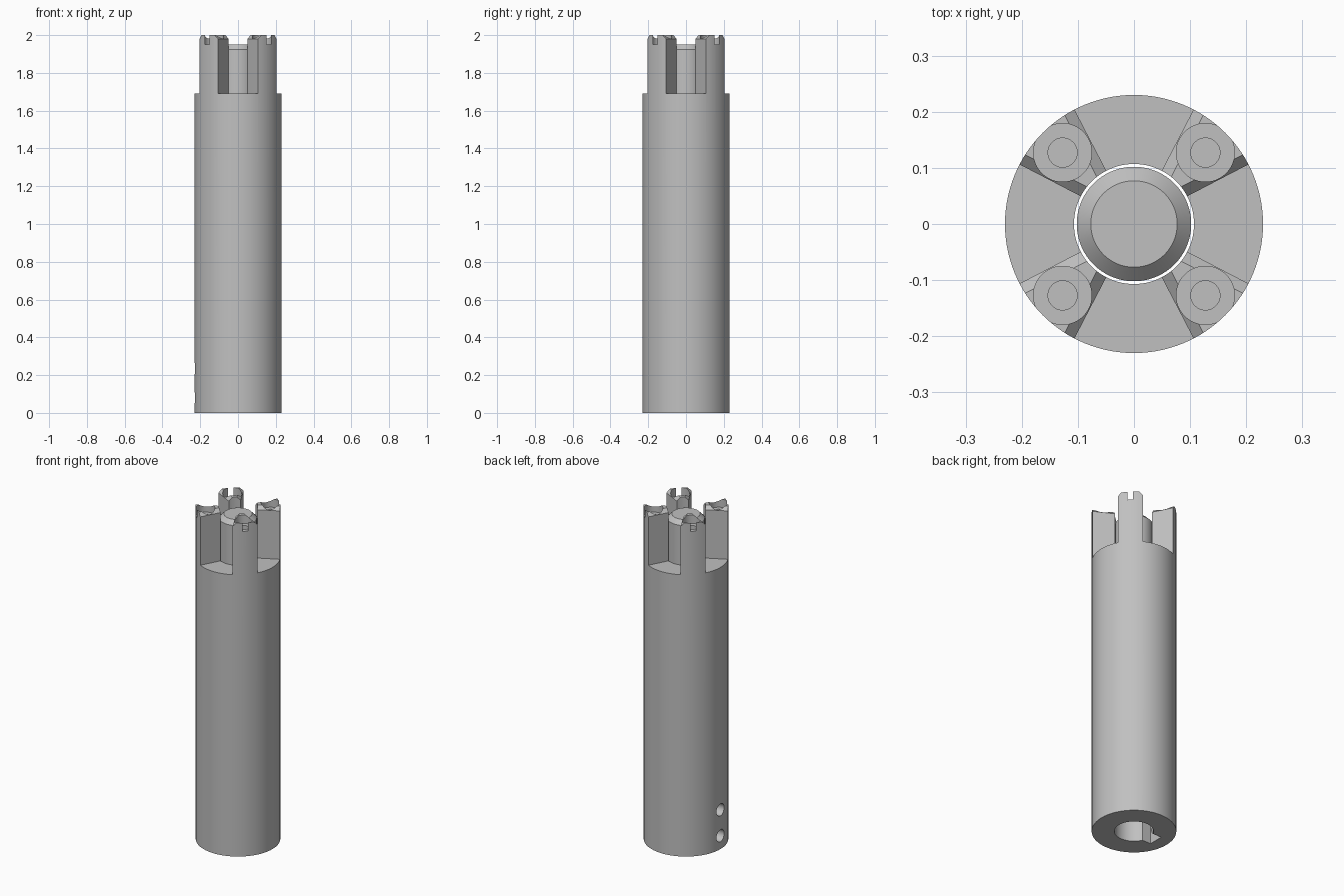
import bpy, bmesh, math
from mathutils import Matrix

cube = bpy.data.objects.get("Cube")
if cube:
    bpy.data.objects.remove(cube, do_unlink=True)

steel = bpy.data.materials.new("steel grey")
steel.use_nodes = True
GREY = (0.53, 0.53, 0.53, 1)
steel.diffuse_color = GREY
steel.node_tree.nodes["Principled BSDF"].inputs["Base Color"].default_value = GREY

TOP, SHOULDER, RADIUS, BORE = 2.0, 1.69, 0.23, 0.107


def make(name, bm):
    bmesh.ops.recalc_face_normals(bm, faces=bm.faces)
    mesh = bpy.data.meshes.new(name)
    bm.to_mesh(mesh)
    bm.free()
    mesh.materials.append(steel)
    obj = bpy.data.objects.new(name, mesh)
    bpy.context.collection.objects.link(obj)
    return obj


def loft(name, loops, turn=0):
    """Closed solid through a stack of equal-length point loops."""
    bm = bmesh.new()
    rings = [[bm.verts.new(p) for p in loop] for loop in loops]
    n = len(rings[0])
    for a, b in zip(rings, rings[1:]):
        for i in range(n):
            j = (i + 1) % n
            bm.faces.new((a[i], a[j], b[j], b[i]))
    bm.faces.new(rings[0][::-1])
    bm.faces.new(rings[-1])
    bm.transform(Matrix.Rotation(turn, 4, "Z"))
    return make(name, bm)


def turned(name, profile, x=0, turn=0, sides=96):
    """Round solid from (radius, z) pairs."""
    angles = [math.tau * i / sides for i in range(sides)]
    loops = [[(x + r * math.cos(t), r * math.sin(t), z) for t in angles]
             for r, z in profile]
    return loft(name, loops, turn)


def activate(obj):
    bpy.ops.object.select_all(action="DESELECT")
    obj.select_set(True)
    bpy.context.view_layer.objects.active = obj


def cut(target, cutter):
    cutter.hide_render = True
    mod = target.modifiers.new("cut", "BOOLEAN")
    mod.operation = "DIFFERENCE"
    mod.solver = "EXACT"
    mod.object = cutter
    activate(target)
    bpy.ops.object.modifier_apply(modifier=mod.name)
    bpy.data.objects.remove(cutter, do_unlink=True)


# Tube body
body = turned("body", [(RADIUS, 0), (RADIUS, TOP)], sides=128)
cut(body, turned("bore_cutter", [(BORE, -0.1), (BORE, TOP + 0.1)]))

# Wedge slots with flared tops leave four chamfered prongs
HALF = math.radians(27.5)


def wedge(z, grow):
    back, far = grow / math.sin(HALF), 0.4
    half_width = (far + back) * math.tan(HALF)
    return [(-back, 0, z), (far, -half_width, z), (far, half_width, z)]


for k in range(4):
    loops = [wedge(SHOULDER, 0), wedge(TOP - 0.02, 0), wedge(TOP + 0.01, 0.03)]
    cut(body, loft("slot_cutter", loops, k * math.pi / 2))

# Stepped pocket in each prong tip
for k in range(4):
    steps = [(0.026, 1.80), (0.026, 1.95), (0.052, 1.95), (0.052, TOP + 0.05)]
    cut(body, turned("pocket_cutter", steps, 0.18, math.pi * (k + 0.5) / 2, 48))

# Keyway at the lower end of the bore
keyway = [[(-0.155, -0.045, z), (-0.05, -0.045, z), (-0.05, 0.045, z), (-0.155, 0.045, z)]
          for z in (-0.1, 0.5)]
cut(body, loft("keyway_cutter", keyway))

# Two set screw holes into the keyway
for z in (0.08, 0.235):
    drill = turned("screw_cutter", [(0.036, 0.1), (0.036, 0.3)], sides=40)
    drill.data.transform(Matrix.Translation((0, 0, z)) @ Matrix.Rotation(-math.pi / 2, 4, "Y"))
    cut(body, drill)

# Centre pin with bevelled tip
pin = turned("centre_pin", [(0.102, 1.3), (0.102, 1.925), (0.077, 1.95)])

for obj in (body, pin):
    activate(obj)
    bpy.ops.object.shade_smooth_by_angle(angle=math.radians(25))
